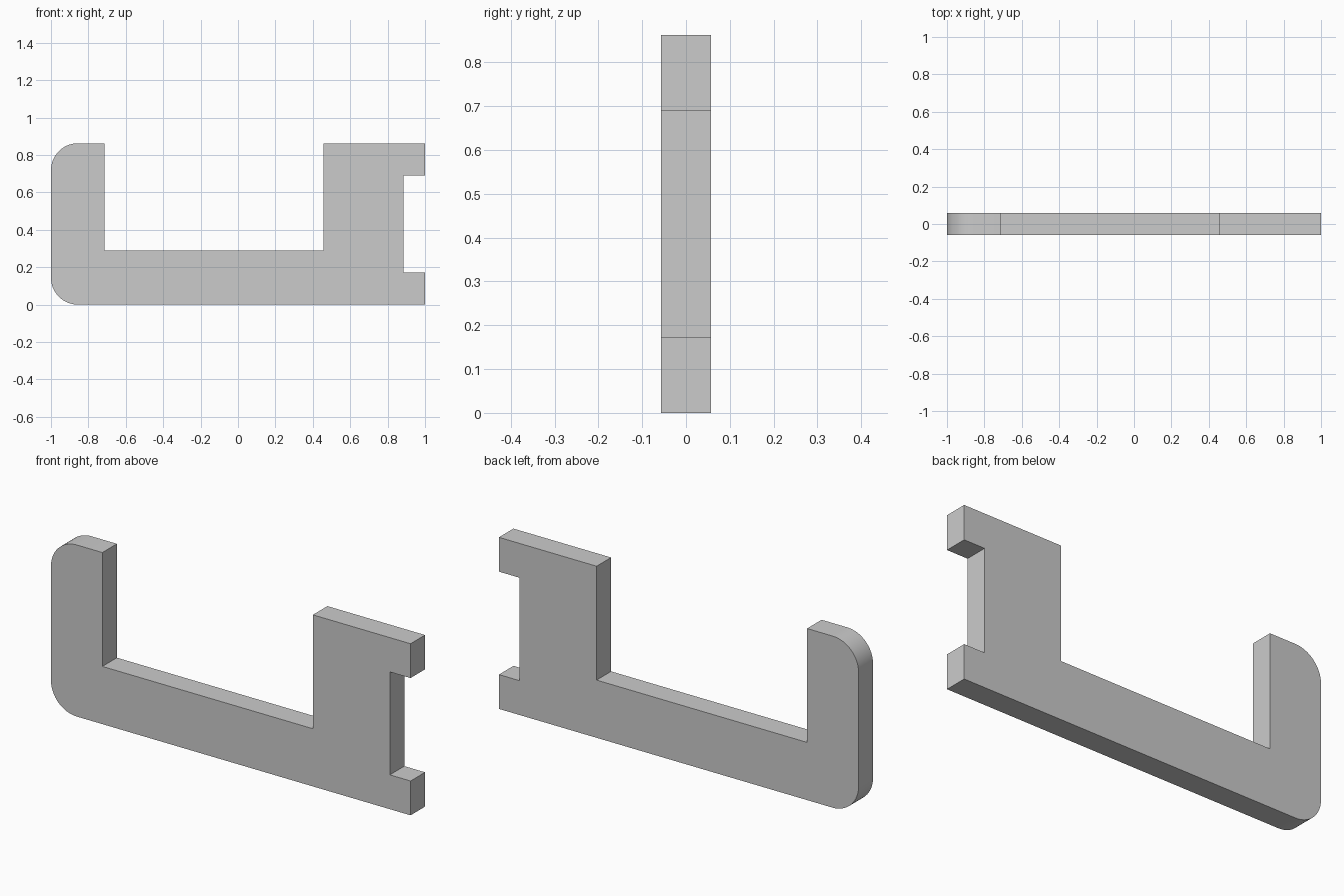
import bpy, bmesh
from math import sin, cos, pi

if "Cube" in bpy.data.objects:
    bpy.data.objects.remove(bpy.data.objects["Cube"])

HALF = 0.0575   # half thickness
TOP = 0.8625    # overall height
R = 0.144       # outer corner radius
STEPS = 16


def arc(cx, cz, start):
    """Quarter circle running counter-clockwise from the start angle."""
    return [(cx + R * cos(start + pi / 2 * i / STEPS),
             cz + R * sin(start + pi / 2 * i / STEPS)) for i in range(STEPS + 1)]


# Side profile (x, z), counter-clockwise seen from the front
profile = [(1, 0), (1, 0.1725), (0.885, 0.1725), (0.885, 0.69), (1, 0.69), (1, TOP),
           (0.457, TOP), (0.457, 0.29), (-0.714, 0.29), (-0.714, TOP)]
profile += arc(-1 + R, TOP - R, pi / 2)   # rounded top of the hook
profile += arc(-1 + R, R, pi)             # rounded bottom of the hook

# Extrude the profile into a flat plate
bm = bmesh.new()
face = bm.faces.new([bm.verts.new((x, -HALF, z)) for x, z in profile])
extruded = bmesh.ops.extrude_face_region(bm, geom=[face], use_keep_orig=True)
moved = [v for v in extruded["geom"] if isinstance(v, bmesh.types.BMVert)]
bmesh.ops.translate(bm, verts=moved, vec=(0, 2 * HALF, 0))
bmesh.ops.recalc_face_normals(bm, faces=bm.faces)
mesh = bpy.data.meshes.new("hook_plate")
bm.to_mesh(mesh)
bm.free()

plate = bpy.data.objects.new("hook_plate", mesh)
bpy.context.collection.objects.link(plate)
bpy.context.view_layer.objects.active = plate
plate.select_set(True)
bpy.ops.object.shade_smooth_by_angle()
